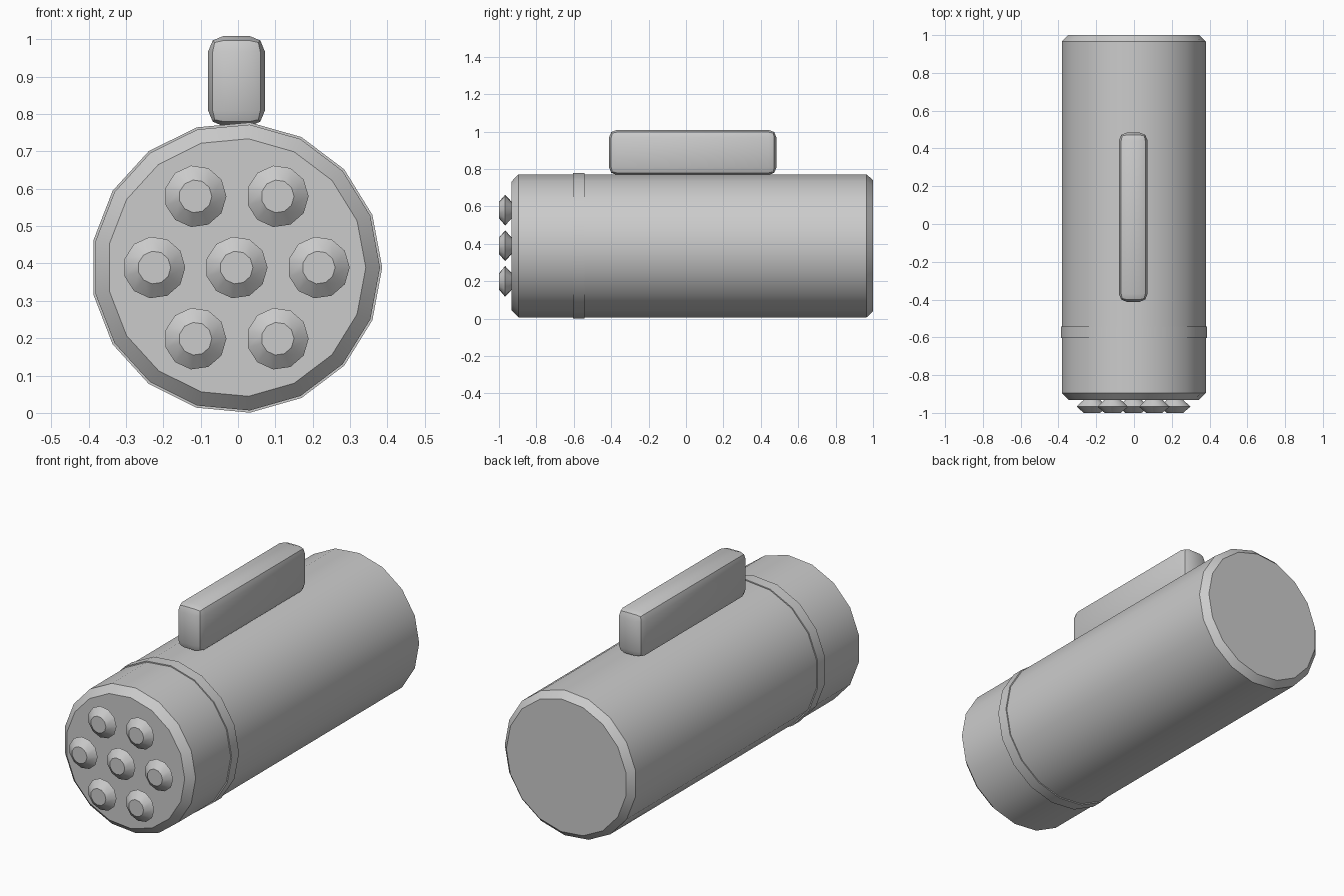
import bpy, bmesh, math

if "Cube" in bpy.data.objects:
    bpy.data.objects.remove(bpy.data.objects["Cube"])

CX, CZ = -0.004, 0.389  # axis of the torch body


def finish(obj):
    bpy.ops.object.select_all(action='DESELECT')
    obj.select_set(True)
    bpy.context.view_layer.objects.active = obj
    bpy.ops.object.shade_smooth_by_angle(angle=math.radians(30))


def add_object(name, bm):
    bmesh.ops.recalc_face_normals(bm, faces=bm.faces)
    mesh = bpy.data.meshes.new(name)
    bm.to_mesh(mesh)
    bm.free()
    obj = bpy.data.objects.new(name, mesh)
    bpy.context.collection.objects.link(obj)
    finish(obj)
    return obj


def lathe(name, profile, sides, x, z):
    """Revolve (y, radius) pairs around a y-parallel axis, with capped ends."""
    bm = bmesh.new()
    rings = []
    for y, r in profile:
        angles = [2 * math.pi * i / sides for i in range(sides)]
        rings.append([bm.verts.new((x + r * math.cos(a), y, z + r * math.sin(a)))
                      for a in angles])
    for a, b in zip(rings, rings[1:]):
        for i in range(sides):
            j = (i + 1) % sides
            bm.faces.new((a[i], a[j], b[j], b[i]))
    bm.faces.new(rings[0])
    bm.faces.new(rings[-1])
    return add_object(name, bm)


# Chamfered barrel
lathe("body", [(-0.932, 0.346), (-0.895, 0.384), (0.966, 0.384), (1.0, 0.351)], 17, CX, CZ)

# Thin raised band behind the head
lathe("band", [(-0.603, 0.39), (-0.543, 0.39)], 17, CX, CZ)

# Seven lamps: one in the centre, six around it
spots = [(0, 0)] + [(0.22 * math.cos(math.radians(60 * k)),
                     0.22 * math.sin(math.radians(60 * k))) for k in range(6)]
for n, (dx, dz) in enumerate(spots):
    lathe(f"lamp_{n + 1}", [(-1.0, 0.044), (-0.967, 0.083), (-0.931, 0.044)],
          11, CX + dx, CZ + dz)

# Rounded grip block on top
bm = bmesh.new()
bmesh.ops.create_cube(bm, size=1)
bmesh.ops.scale(bm, vec=(0.152, 0.896, 0.242), verts=bm.verts)
bmesh.ops.translate(bm, vec=(CX, 0.036, 0.888), verts=bm.verts)
bmesh.ops.bevel(bm, geom=bm.edges[:], offset=0.042, segments=2, profile=0.5,
                affect='EDGES')
add_object("handle", bm)
